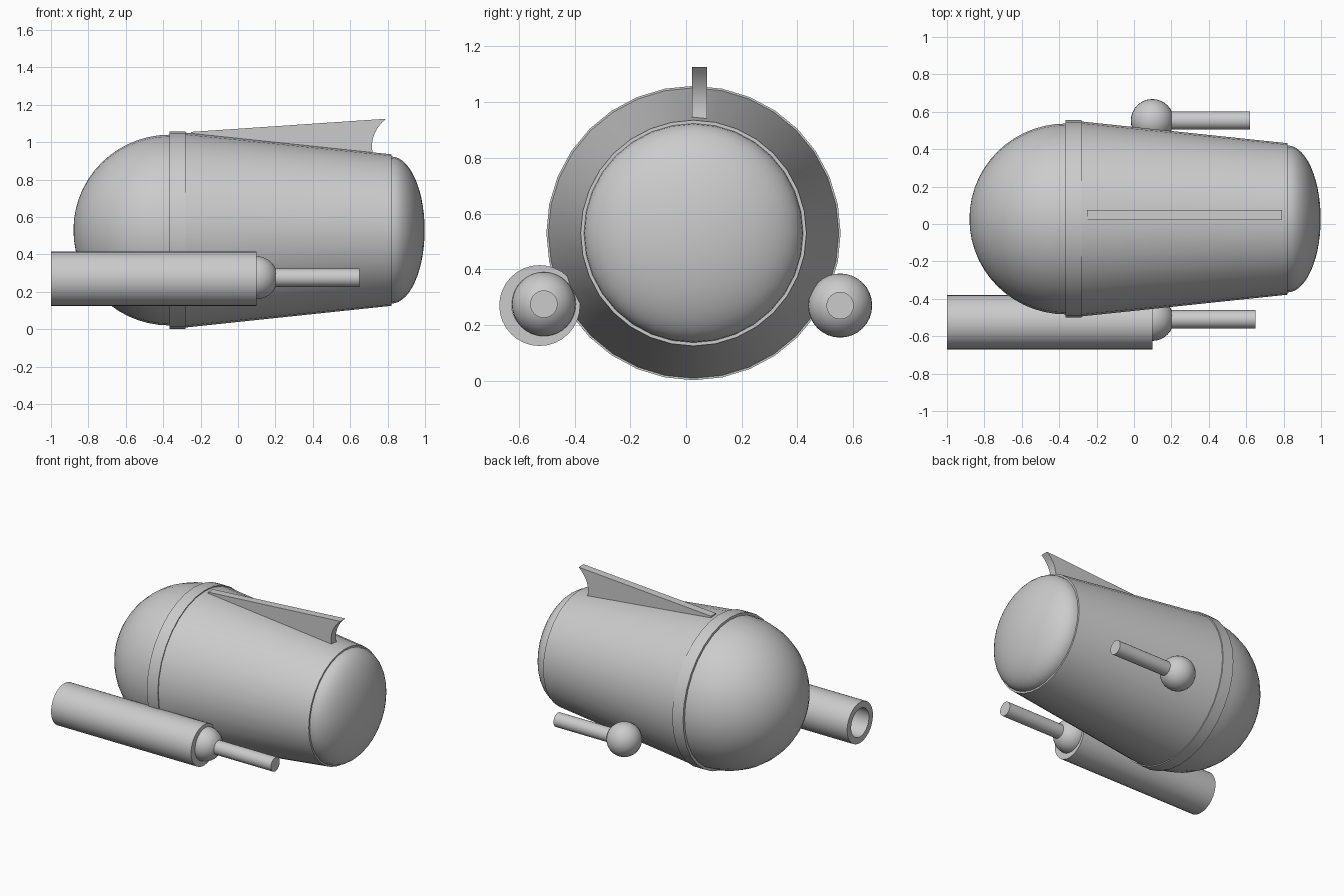
import bpy, bmesh, math
from mathutils import Vector

if "Cube" in bpy.data.objects:
    bpy.data.objects.remove(bpy.data.objects["Cube"])

grey = bpy.data.materials.new("plain grey")
grey.diffuse_color = (0.6, 0.6, 0.6, 1)
grey.use_nodes = True
grey.node_tree.nodes["Principled BSDF"].inputs["Base Color"].default_value = grey.diffuse_color


def finish(name, bm, smooth=True):
    bmesh.ops.remove_doubles(bm, verts=bm.verts, dist=1e-5)
    bmesh.ops.recalc_face_normals(bm, faces=bm.faces)
    me = bpy.data.meshes.new(name)
    bm.to_mesh(me)
    bm.free()
    me.materials.append(grey)
    ob = bpy.data.objects.new(name, me)
    bpy.context.collection.objects.link(ob)
    bpy.ops.object.select_all(action='DESELECT')
    ob.select_set(True)
    bpy.context.view_layer.objects.active = ob
    if smooth:
        bpy.ops.object.shade_smooth_by_angle(angle=math.radians(30))
    return ob


def lathe(name, profile, y, z, sides=32):
    """Spin (x, radius) points around a line parallel to x."""
    bm = bmesh.new()
    vs = [bm.verts.new((x, y, z + r)) for x, r in profile]
    es = [bm.edges.new(p) for p in zip(vs, vs[1:])]
    bmesh.ops.spin(bm, geom=vs + es, cent=(0, y, z), axis=(1, 0, 0),
                   angle=2 * math.pi, steps=sides)
    return finish(name, bm)


def dome(x, length, radius, steps=14):
    """Quarter ellipse from the rim at x to its pole."""
    pts = [(x + length * math.sin(t), radius * math.cos(t))
           for t in (i * math.pi / 2 / steps for i in range(steps))]
    return pts + [(x + length, 0)]


def ball(name, x, y, z, r):
    bm = bmesh.new()
    bmesh.ops.create_uvsphere(bm, u_segments=32, v_segments=16, radius=r)
    bmesh.ops.translate(bm, verts=bm.verts, vec=(x, y, z))
    return finish(name, bm)


Y, Z = 0.027, 0.53

# Body: rear dome, collar, tapered hull and nose
lathe("rear_dome", dome(-0.365, -0.515, 0.51), Y, Z)
lathe("collar", [(-0.365, 0.5), (-0.365, 0.528), (-0.28, 0.528), (-0.28, 0.5)], Y, Z)
lathe("hull", [(-0.3, 0.523), (0.82, 0.405), (0.82, 0.385)], Y, Z)
lathe("nose", dome(0.82, 0.178, 0.393), Y, Z)

# Side arms: ball joint and rod on each side
for side, y, z, end in (("front", -0.51, 0.275, 0.65), ("back", 0.553, 0.27, 0.62)):
    ball(side + "_joint", 0.098, y, z, 0.115)
    lathe(side + "_rod", [(0.1, 0), (0.1, 0.049), (end, 0.049), (end, 0)], y, z)

# Open barrel on the front arm
lathe("barrel", [(-1, 0.1), (-1, 0.145), (0.1, 0.145), (0.1, 0.1), (-1, 0.1)], -0.525, 0.27)

# Top fin with a concave trailing edge
outline = [(-0.25, 1.055), (0.79, 1.125)]
a, b, c = Vector((0.79, 1.125)), Vector((0.70, 1.045)), Vector((0.72, 0.94))
outline += [tuple(a * (1 - t) ** 2 + b * 2 * t * (1 - t) + c * t * t)
            for t in (i / 8 for i in range(1, 9))]
outline.append((-0.25, 1.035))
bm = bmesh.new()
face = bm.faces.new([bm.verts.new((x, 0.021, z)) for x, z in outline])
ext = bmesh.ops.extrude_face_region(bm, geom=[face])["geom"]
bmesh.ops.translate(bm, vec=(0, 0.055, 0),
                    verts=[v for v in ext if isinstance(v, bmesh.types.BMVert)])
finish("top_fin", bm)
